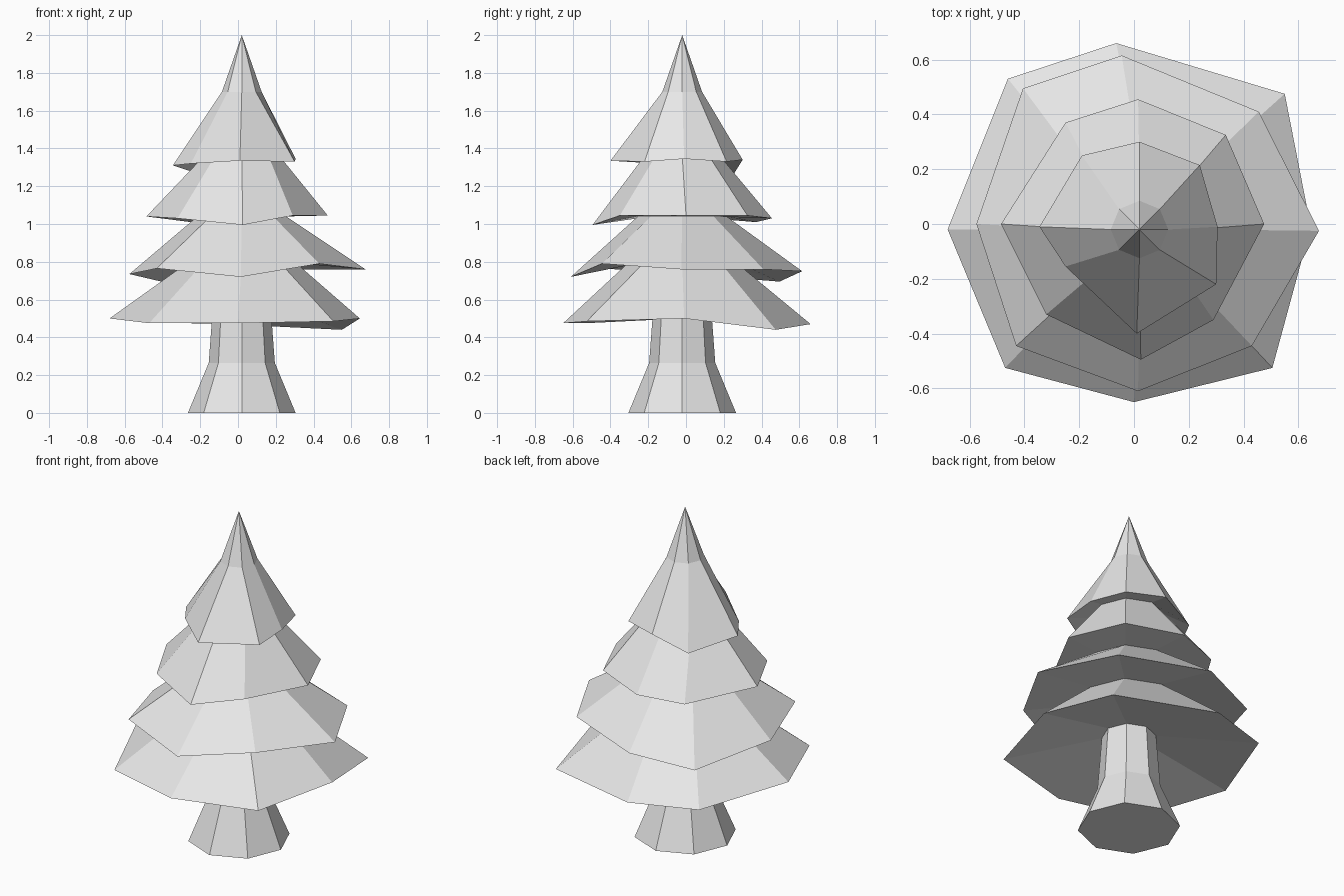
import bpy
import bmesh
from math import cos, sin, pi

cube = bpy.data.objects.get("Cube")
if cube:
    bpy.data.objects.remove(cube, do_unlink=True)

SIDES = 8
CENTRE_X, CENTRE_Y = 0.02, -0.02

grey = bpy.data.materials.new("plain grey")
grey.use_nodes = True
grey.diffuse_color = (0.8, 0.8, 0.8, 1)
grey.node_tree.nodes["Principled BSDF"].inputs["Base Color"].default_value = grey.diffuse_color


def ring(radius, height):
    """Regular octagon around the trunk axis, from the left-hand side of the grid clockwise."""
    angles = [pi - k * 2 * pi / SIDES for k in range(SIDES)]
    return [(CENTRE_X + radius * cos(a), CENTRE_Y + radius * sin(a), height) for a in angles]


def skin(name, rings, tip=None, cap_bottom=False):
    """Join stacked rings with flat faces, optionally ending in a point."""
    bm = bmesh.new()
    loops = [[bm.verts.new(point) for point in points] for points in rings]
    for lower, upper in zip(loops, loops[1:]):
        for k in range(SIDES):
            n = (k + 1) % SIDES
            bm.faces.new((lower[n], lower[k], upper[k], upper[n]))
    if tip:
        top = bm.verts.new(tip)
        for k in range(SIDES):
            bm.faces.new((loops[-1][(k + 1) % SIDES], loops[-1][k], top))
    if cap_bottom:
        bm.faces.new(loops[0])
    mesh = bpy.data.meshes.new(name)
    bm.to_mesh(mesh)
    bm.free()
    mesh.materials.append(grey)
    obj = bpy.data.objects.new(name, mesh)
    bpy.context.collection.objects.link(obj)
    return obj


# Trunk with flared foot
skin("trunk", [ring(0.285, 0), ring(0.175, 0.265), ring(0.15, 0.6)], cap_bottom=True)

# Uneven rims of the branch tiers
bottom_rim = [(-0.68, -0.02, 0.5), (-0.46, 0.53, 0.48), (-0.065, 0.66, 0.47), (0.55, 0.475, 0.44),
              (0.645, -0.01, 0.5), (0.505, -0.525, 0.485), (0, -0.65, 0.475), (-0.47, -0.525, 0.475)]
lower_rim = [(-0.575, 0, 0.735), (-0.405, 0.495, 0.695), (-0.045, 0.615, 0.75), (0.455, 0.41, 0.76),
             (0.675, -0.025, 0.76), (0.43, -0.445, 0.79), (0.015, -0.61, 0.72), (-0.43, -0.445, 0.765)]
upper_rim = [(-0.485, 0, 1.04), (-0.25, 0.37, 1.01), (0.015, 0.455, 1.03), (0.335, 0.325, 1.045),
             (0.475, 0, 1.045), (0.29, -0.35, 1.045), (0.025, -0.495, 0.995), (-0.32, -0.33, 1.03)]
top_rim = [(-0.345, -0.01, 1.31), (-0.19, 0.25, 1.26), (0.02, 0.3, 1.34), (0.24, 0.215, 1.33),
           (0.305, -0.01, 1.345), (0.3, -0.22, 1.33), (0.01, -0.4, 1.335), (-0.25, -0.155, 1.32)]

# Necks where one tier tucks under the next
trunk_neck = ring(0.15, 0.585)
lower_neck = ring(0.28, 0.8)
upper_neck = ring(0.235, 1.04)
top_neck = ring(0.2, 1.36)
shoulder = ring(0.105, 1.7)

# Branch tiers: underside, rim, slope
skin("bottom_branches", [trunk_neck, bottom_rim, lower_neck])
skin("lower_branches", [lower_neck, lower_rim, upper_neck])
skin("upper_branches", [upper_neck, upper_rim, top_neck])
skin("top_branches", [top_neck, top_rim, shoulder], tip=(CENTRE_X, CENTRE_Y, 2))
